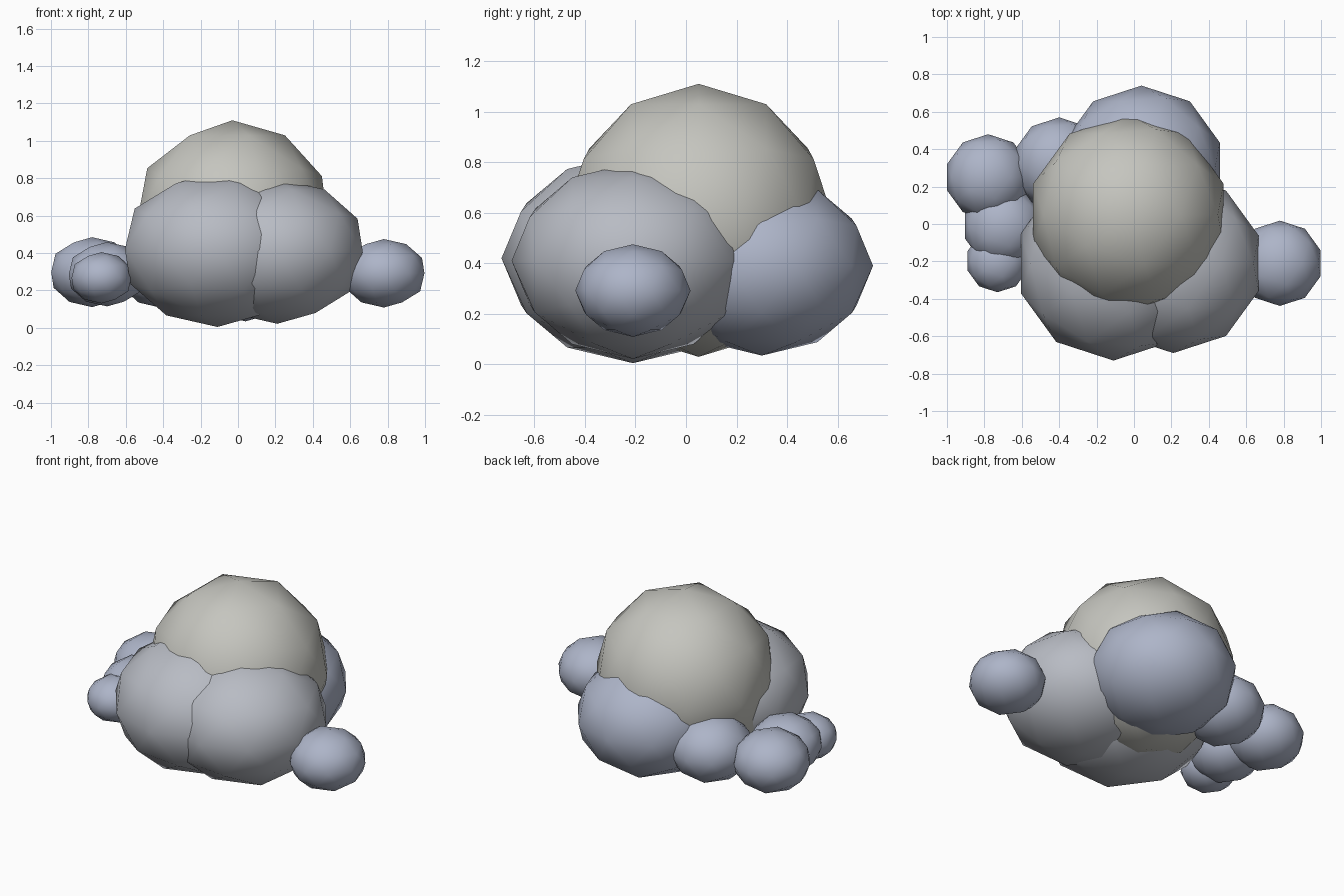
import bpy

if "Cube" in bpy.data.objects:
    bpy.data.objects.remove(bpy.data.objects["Cube"])


def material(name, rgb):
    m = bpy.data.materials.new(name)
    m.diffuse_color = (*rgb, 1)
    m.use_nodes = True
    m.node_tree.nodes["Principled BSDF"].inputs["Base Color"].default_value = m.diffuse_color
    return m


WARM = material("warm_grey", (0.56, 0.56, 0.52))
MID = material("mid_grey", (0.48, 0.50, 0.55))
COOL = material("cool_grey", (0.42, 0.46, 0.58))


def puff(name, centre, radius, height, mat):
    """Low-poly smooth ball, flattened to a given half height."""
    bpy.ops.mesh.primitive_ico_sphere_add(subdivisions=2, radius=1, location=centre)
    ob = bpy.context.object
    ob.name = name
    ob.scale = (radius, radius, height)
    bpy.ops.object.transform_apply(location=False, rotation=False, scale=True)
    bpy.ops.object.shade_smooth()
    ob.data.materials.append(mat)


# Main cloud body
puff("top_puff", (-0.03, 0.05, 0.57), 0.535, 0.54, WARM)
puff("front_left_puff", (-0.11, -0.21, 0.42), 0.52, 0.415, MID)
puff("front_right_puff", (0.21, -0.21, 0.41), 0.48, 0.388, MID)
puff("back_puff", (0.04, 0.30, 0.39), 0.44, 0.355, COOL)

# Small puffs at the sides
puff("right_small_puff", (0.78, -0.21, 0.292), 0.228, 0.183, COOL)
puff("left_back_small_puff", (-0.40, 0.32, 0.31), 0.25, 0.205, COOL)
puff("left_outer_small_puff", (-0.78, 0.25, 0.298), 0.23, 0.187, COOL)
puff("left_middle_small_puff", (-0.70, -0.01, 0.287), 0.215, 0.172, COOL)
puff("left_front_small_puff", (-0.73, -0.197, 0.268), 0.168, 0.137, COOL)
